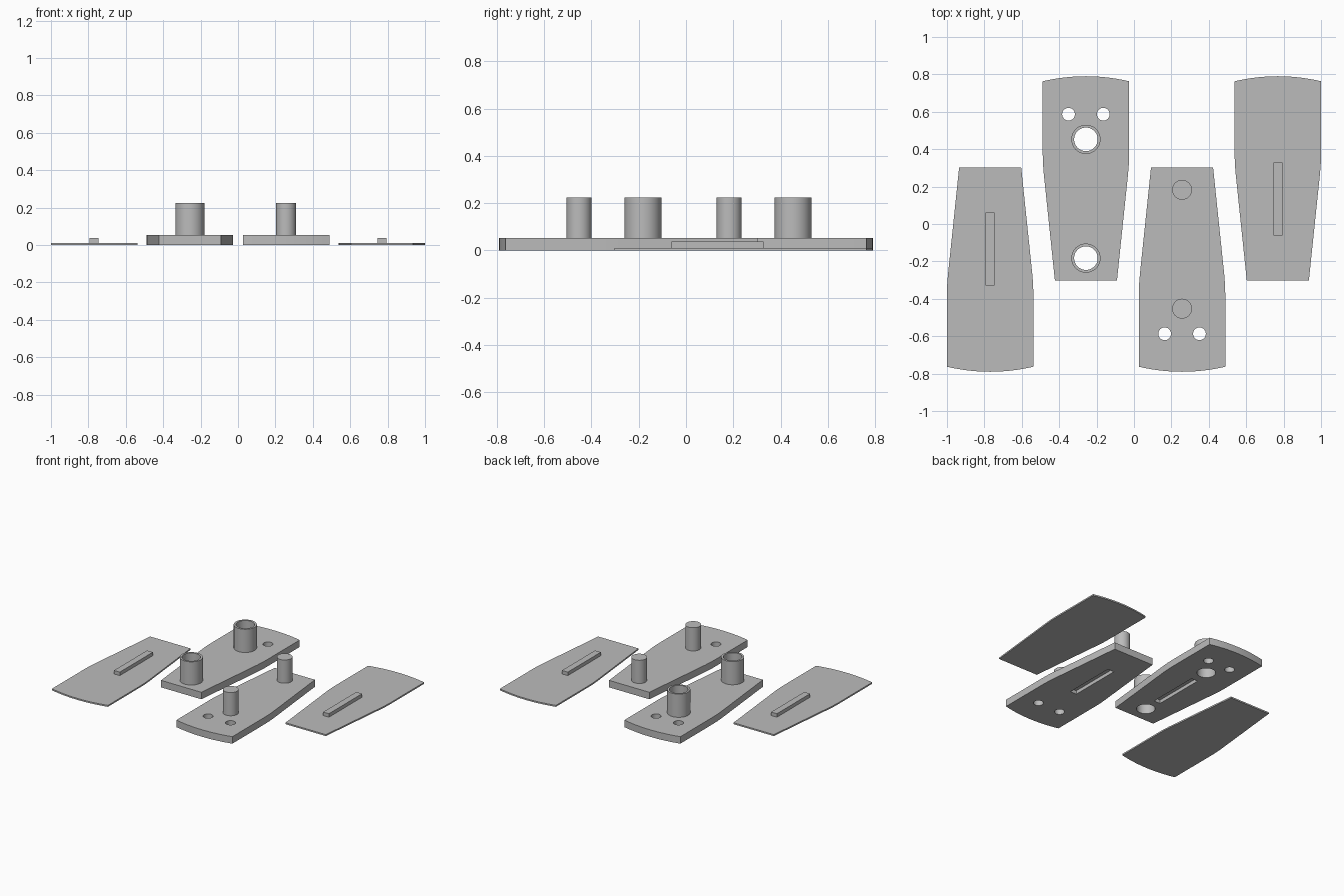
import bpy, bmesh, math
from mathutils import Matrix

if "Cube" in bpy.data.objects:
    bpy.data.objects.remove(bpy.data.objects["Cube"], do_unlink=True)

grey = bpy.data.materials.new("plain grey")
grey.use_nodes = True
COLOUR = (0.5, 0.5, 0.5, 1)
grey.diffuse_color = COLOUR
grey.node_tree.nodes["Principled BSDF"].inputs["Base Color"].default_value = COLOUR

THICK, COVER, TOP = 0.052, 0.011, 0.225
RIB_TOP = 0.037
TUBE_R, BORE_R, PEG_R, HOLE_R = 0.078, 0.063, 0.053, 0.034
POST_Y = (0.4525, -0.1825)
SCREW_X, SCREW_Y = 0.093, 0.587
INNER_X, OUTER_X = 0.257, 0.769


def make(name, bm, x, turn):
    """Turn the part half round if asked, move it to its column, add it."""
    if turn:
        bmesh.ops.rotate(bm, verts=bm.verts, matrix=Matrix.Rotation(math.pi, 3, "Z"))
    bmesh.ops.translate(bm, verts=bm.verts, vec=(x, 0, 0))
    bmesh.ops.recalc_face_normals(bm, faces=bm.faces)
    mesh = bpy.data.meshes.new(name)
    bm.to_mesh(mesh)
    bm.free()
    mesh.materials.append(grey)
    obj = bpy.data.objects.new(name, mesh)
    bpy.context.collection.objects.link(obj)
    return obj


def plate(name, height, x, turn):
    """Tapered panel with a gently bowed wide end."""
    half, corner, bow = 0.231, 0.763, 0.027
    right = [(0.166, -0.302), (0.2255, 0.27), (0.2295, 0.32), (half, 0.37)]
    arc = [(half * t, corner + bow * (1 - t * t)) for t in (1 - i / 8 for i in range(17))]
    outline = right + arc + [(-px, py) for px, py in reversed(right)]
    bm = bmesh.new()
    face = bm.faces.new([bm.verts.new((px, py, 0)) for px, py in outline])
    up = bmesh.ops.extrude_face_region(bm, geom=[face])["geom"]
    bmesh.ops.translate(bm, vec=(0, 0, height),
                        verts=[v for v in up if isinstance(v, bmesh.types.BMVert)])
    return make(name, bm, x, turn)


def cylinder(name, px, py, radius, z0, z1, x, turn):
    bm = bmesh.new()
    bmesh.ops.create_cone(bm, cap_ends=True, segments=48, radius1=radius, radius2=radius,
                          depth=z1 - z0, matrix=Matrix.Translation((px, py, (z0 + z1) / 2)))
    return make(name, bm, x, turn)


def bar(name, grow, z0, z1, x, turn):
    """Long narrow block, used for the ribs and for their slots."""
    bm = bmesh.new()
    size = Matrix.Diagonal((0.048 + grow, 0.39 + grow, z1 - z0, 1))
    bmesh.ops.create_cube(bm, size=1, matrix=Matrix.Translation((0, 0.133, (z0 + z1) / 2)) @ size)
    return make(name, bm, x, turn)


def cut(obj, cutters):
    for c in cutters:
        c.hide_render = True
        mod = obj.modifiers.new("cut", "BOOLEAN")
        mod.operation, mod.solver, mod.object = "DIFFERENCE", "EXACT", c
    bpy.context.view_layer.update()
    result = bpy.data.meshes.new_from_object(
        obj.evaluated_get(bpy.context.evaluated_depsgraph_get()))
    obj.modifiers.clear()
    obj.data = result
    for c in cutters:
        bpy.data.objects.remove(c, do_unlink=True)


def smooth(obj):
    bpy.ops.object.select_all(action="DESELECT")
    obj.select_set(True)
    bpy.context.view_layer.objects.active = obj
    bpy.ops.object.shade_smooth_by_angle(angle=math.radians(30))


def base_cutters(x, turn):
    """Two screw holes and the blind slot under each thick panel."""
    holes = [cylinder("hole_cutter", s * SCREW_X, SCREW_Y, HOLE_R, -0.1, 0.1, x, turn)
             for s in (-1, 1)]
    return holes + [bar("slot_cutter", 0.004, -0.1, RIB_TOP - COVER, x, turn)]


# Socket panel with two open tubes
socket = plate("socket_panel", THICK, -INNER_X, False)
cutters = base_cutters(-INNER_X, False)
for label, y in zip(("back", "front"), POST_Y):
    tube = cylinder(label + "_tube", 0, y, TUBE_R, THICK, TOP, -INNER_X, False)
    cut(tube, [cylinder("bore_cutter", 0, y, BORE_R, -0.1, 0.4, -INNER_X, False)])
    smooth(tube)
    cutters.append(cylinder("bore_cutter", 0, y, BORE_R, -0.1, 0.4, -INNER_X, False))
cut(socket, cutters)
smooth(socket)

# Peg panel with two solid pegs, turned half round
peg_panel = plate("peg_panel", THICK, INNER_X, True)
cut(peg_panel, base_cutters(INNER_X, True))
smooth(peg_panel)
for label, y in zip(("front", "back"), POST_Y):
    smooth(cylinder(label + "_peg", 0, y, PEG_R, THICK - 0.01, TOP, INNER_X, True))

# Thin outer covers with locating ribs
for side, x, turn in (("left", OUTER_X, False), ("right", -OUTER_X, True)):
    smooth(plate(side + "_cover", COVER, x, turn))
    bar(side + "_cover_rib", 0, COVER - 0.005, RIB_TOP, x, turn)
